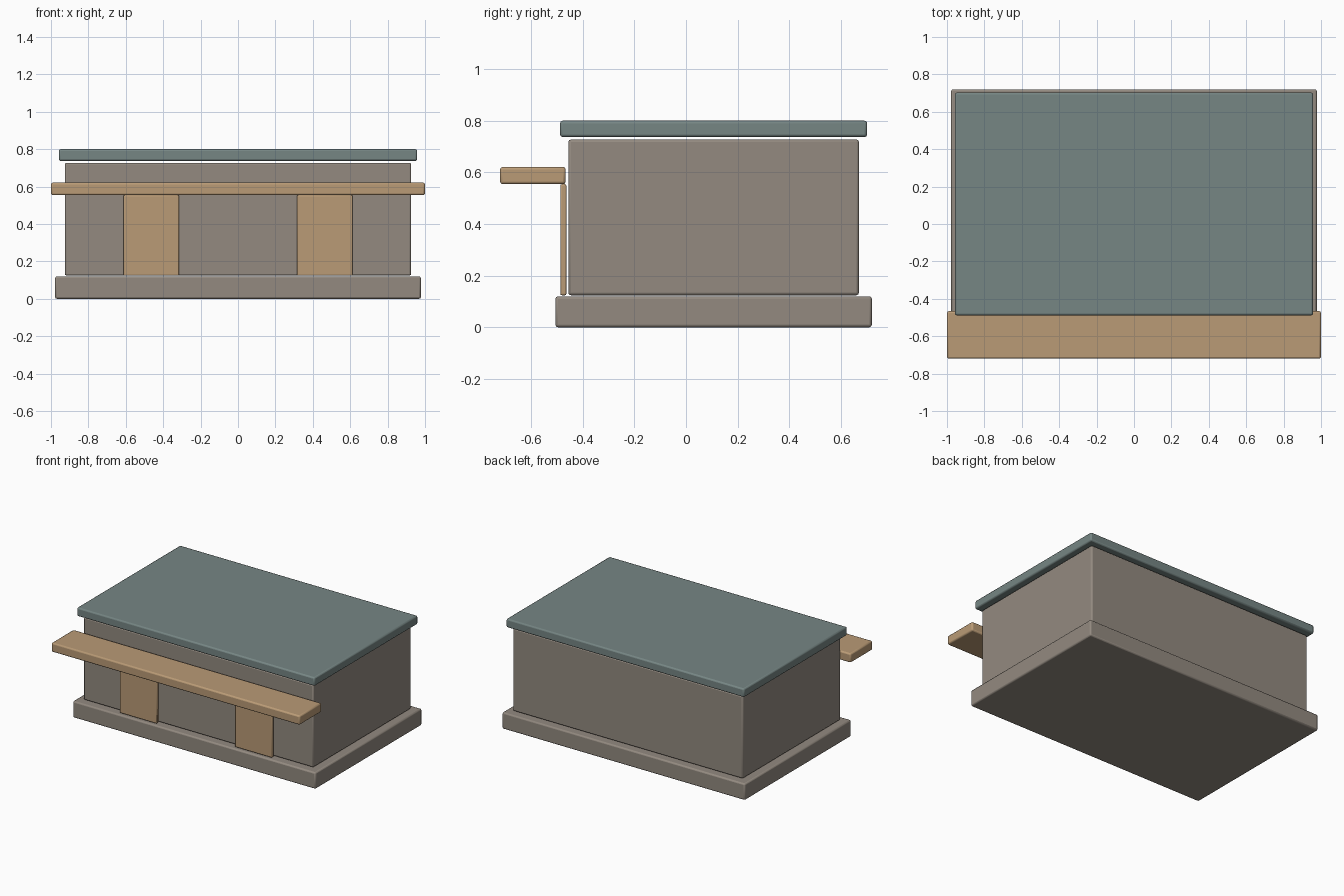
import bpy

if "Cube" in bpy.data.objects:
    bpy.data.objects.remove(bpy.data.objects["Cube"])


def material(name, rgb):
    m = bpy.data.materials.new(name)
    m.diffuse_color = (*rgb, 1)
    m.use_nodes = True
    m.node_tree.nodes["Principled BSDF"].inputs["Base Color"].default_value = m.diffuse_color
    return m


stone = material("warm_grey_stone", (0.292, 0.254, 0.216))
wood = material("tan_wood", (0.491, 0.328, 0.181))
slate = material("slate_green", (0.181, 0.238, 0.231))


def block(name, x, y, z, mat, bevel=0.01):
    """Softly bevelled block spanning the given (min, max) ranges."""
    spans = (x, y, z)
    bpy.ops.mesh.primitive_cube_add(size=1, location=[(a + b) / 2 for a, b in spans])
    ob = bpy.context.object
    ob.name = name
    ob.scale = [b - a for a, b in spans]
    bpy.ops.object.transform_apply(location=False, rotation=False, scale=True)
    ob.data.materials.append(mat)
    mod = ob.modifiers.new("soft_edges", 'BEVEL')
    mod.width = bevel
    mod.segments = 2
    bpy.ops.object.shade_smooth_by_angle()
    return ob


# Plinth, walls and flat roof
block("base", (-0.978, 0.978), (-0.506, 0.72), (0, 0.12), stone)
block("walls", (-0.926, 0.926), (-0.456, 0.67), (0.124, 0.727), stone)
block("roof", (-0.958, 0.958), (-0.488, 0.702), (0.737, 0.80), slate)

# Shelf-like awning across the front
block("awning", (-1, 1), (-0.72, -0.466), (0.554, 0.621), wood)

# Pair of door panels under the awning
for side, label in ((-1, "left"), (1, "right")):
    cx = side * 0.464
    block(label + "_door", (cx - 0.149, cx + 0.149), (-0.487, -0.463),
          (0.124, 0.554), wood, 0.006)
